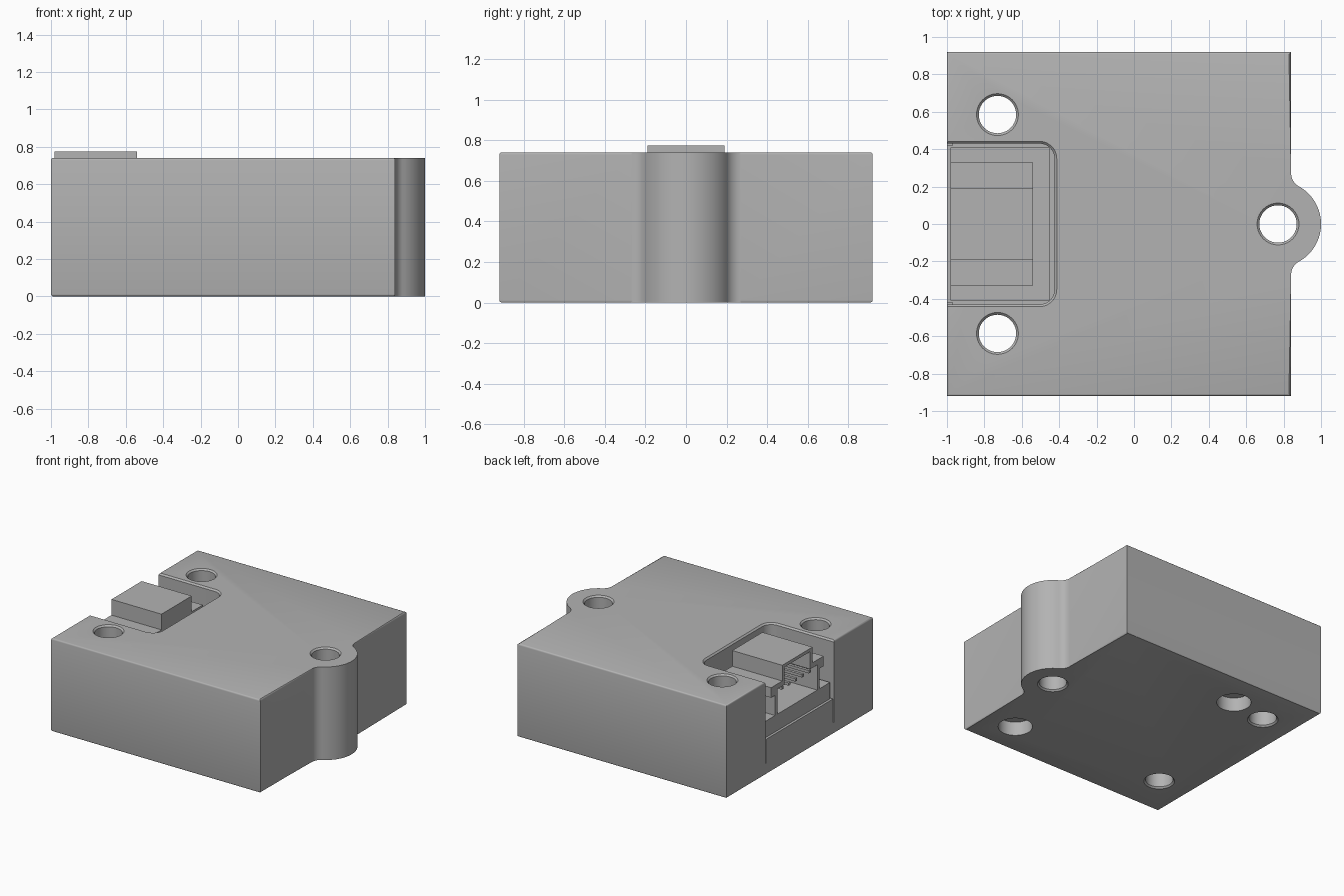
import bpy, bmesh
from math import sin, cos, pi, atan2, sqrt

if "Cube" in bpy.data.objects:
    bpy.data.objects.remove(bpy.data.objects["Cube"])

grey = bpy.data.materials.new("plain grey")
grey.use_nodes = True
grey.diffuse_color = (0.45, 0.45, 0.45, 1)
grey.node_tree.nodes["Principled BSDF"].inputs["Base Color"].default_value = grey.diffuse_color

TOP, EDGE = 0.74, 0.012


def finish(name, bm):
    bmesh.ops.recalc_face_normals(bm, faces=bm.faces)
    mesh = bpy.data.meshes.new(name)
    bm.to_mesh(mesh)
    bm.free()
    mesh.materials.append(grey)
    ob = bpy.data.objects.new(name, mesh)
    bpy.context.collection.objects.link(ob)
    return ob


def loft(name, rings, bevel=0):
    """Skin a stack of equal-length 3D rings and cap both ends."""
    bm = bmesh.new()
    rows = [[bm.verts.new(p) for p in ring] for ring in rings]
    for a, b in zip(rows, rows[1:]):
        for i in range(len(a)):
            bm.faces.new((a[i - 1], a[i], b[i], b[i - 1]))
    caps = [bm.faces.new(rows[0]), bm.faces.new(rows[-1])]
    if bevel:
        edges = [e for f in caps for e in f.edges]
        bmesh.ops.bevel(bm, geom=edges, offset=bevel, segments=3, profile=0.5, affect='EDGES')
    return finish(name, bm)


def box(name, x0, x1, y0, y1, z0, z1):
    ring = [(x0, y0), (x1, y0), (x1, y1), (x0, y1)]
    return loft(name, [[(x, y, z) for x, y in ring] for z in (z0, z1)])


def arc(cx, cy, r, a0, a1, n):
    return [(cx + r * cos(a0 + (a1 - a0) * i / n), cy + r * sin(a0 + (a1 - a0) * i / n))
            for i in range(n + 1)]


def circle(x, y, r, z, n=40):
    return [(px, py, z) for px, py in arc(x, y, r, 0, 2 * pi, n)[:-1]]


def cut(target, cutter):
    mod = target.modifiers.new("cut", 'BOOLEAN')
    mod.operation, mod.solver, mod.object = 'DIFFERENCE', 'EXACT', cutter
    bpy.context.view_layer.objects.active = target
    bpy.ops.object.modifier_apply(modifier=mod.name)
    bpy.data.objects.remove(cutter)


def smooth(ob):
    bpy.ops.object.select_all(action='DESELECT')
    ob.select_set(True)
    bpy.context.view_layer.objects.active = ob
    bpy.ops.object.shade_smooth_by_angle(angle=pi / 6)


# Body: square block with a rounded lug blended into one side
SIDE, HALF, LUG_X, LUG_R, FILLET = 0.84, 0.92, 0.77, 0.23, 0.08
fx = SIDE + FILLET
fy = sqrt((LUG_R + FILLET) ** 2 - (fx - LUG_X) ** 2)
tangent = atan2(fy, fx - LUG_X)
outline = [(-1, -HALF), (SIDE, -HALF)]
outline += arc(fx, -fy, FILLET, pi, pi - tangent, 10)
outline += arc(LUG_X, 0, LUG_R, -tangent, tangent, 32)[1:-1]
outline += arc(fx, fy, FILLET, pi + tangent, pi, 10)
outline += [(SIDE, HALF), (-1, HALF)]
body = loft("body", [[(x, y, z) for x, y in outline] for z in (0, TOP)], EDGE)

# Through holes with softened rims
for x, y in ((-0.73, 0.585), (-0.73, -0.585), (LUG_X, 0)):
    steps = [(-EDGE, EDGE * 2), (EDGE, 0), (TOP - EDGE, 0), (TOP + EDGE, EDGE * 2)]
    cut(body, loft("hole_cutter", [circle(x, y, 0.1 + d, z) for z, d in steps]))

# Shallow locating holes underneath
for x, y in ((0.58, -0.65), (-0.41, 0.64)):
    cut(body, loft("recess_cutter", [circle(x, y, 0.125, z) for z in (-0.05, 0.11)]))


# Connector pocket, open to the side, rounded inner corners and softened rim
def pocket_ring(z, d):
    x1, y1, r = -0.425 + d, 0.43 + d, 0.08 + d
    pts = [(-1.1, -y1)] + arc(x1 - r, r - y1, r, -pi / 2, 0, 8)
    pts += arc(x1 - r, y1 - r, r, 0, pi / 2, 8) + [(-1.1, y1)]
    return [(x, y, z) for x, y in pts]


FLOOR, BOARD_TOP = 0.28, 0.41
cut(body, loft("pocket_cutter", [pocket_ring(FLOOR, 0), pocket_ring(TOP - EDGE, 0),
                                 pocket_ring(TOP + EDGE, EDGE * 2)]))

# Narrow slits below the pocket opening
for s in (-1, 1):
    lo, hi = sorted((s * 0.42, s * 0.43))
    cut(body, box("slit_cutter", -1.1, -0.97, lo, hi, 0.09, FLOOR + 0.02))
smooth(body)

# Circuit board filling the pocket floor
box("circuit_board", -0.98, -0.45, -0.41, 0.41, FLOOR - 0.005, BOARD_TOP)

# Connector shell: stepped channel section run along x
outer = [(0.28, BOARD_TOP), (0.28, 0.57), (0.33, 0.57), (0.33, 0.65), (0.19, 0.65), (0.19, 0.775)]
inner = [(0.25, BOARD_TOP), (0.25, 0.61), (0.16, 0.61), (0.16, 0.75)]


def mirrored(half):
    return half + [(-y, z) for y, z in reversed(half)]


def run(name, section, x0, x1):
    return loft(name, [[(x, y, z) for y, z in section] for x in (x0, x1)])


run("connector_shell", mirrored(outer) + mirrored(inner)[::-1], -0.98, -0.6)
run("connector_back", mirrored(outer), -0.6, -0.54)

# Contact pins
for i in range(6):
    y = (i - 2.5) * 0.085
    box("contact_pin", -0.94, -0.6, y - 0.011, y + 0.011, 0.55, 0.572)
